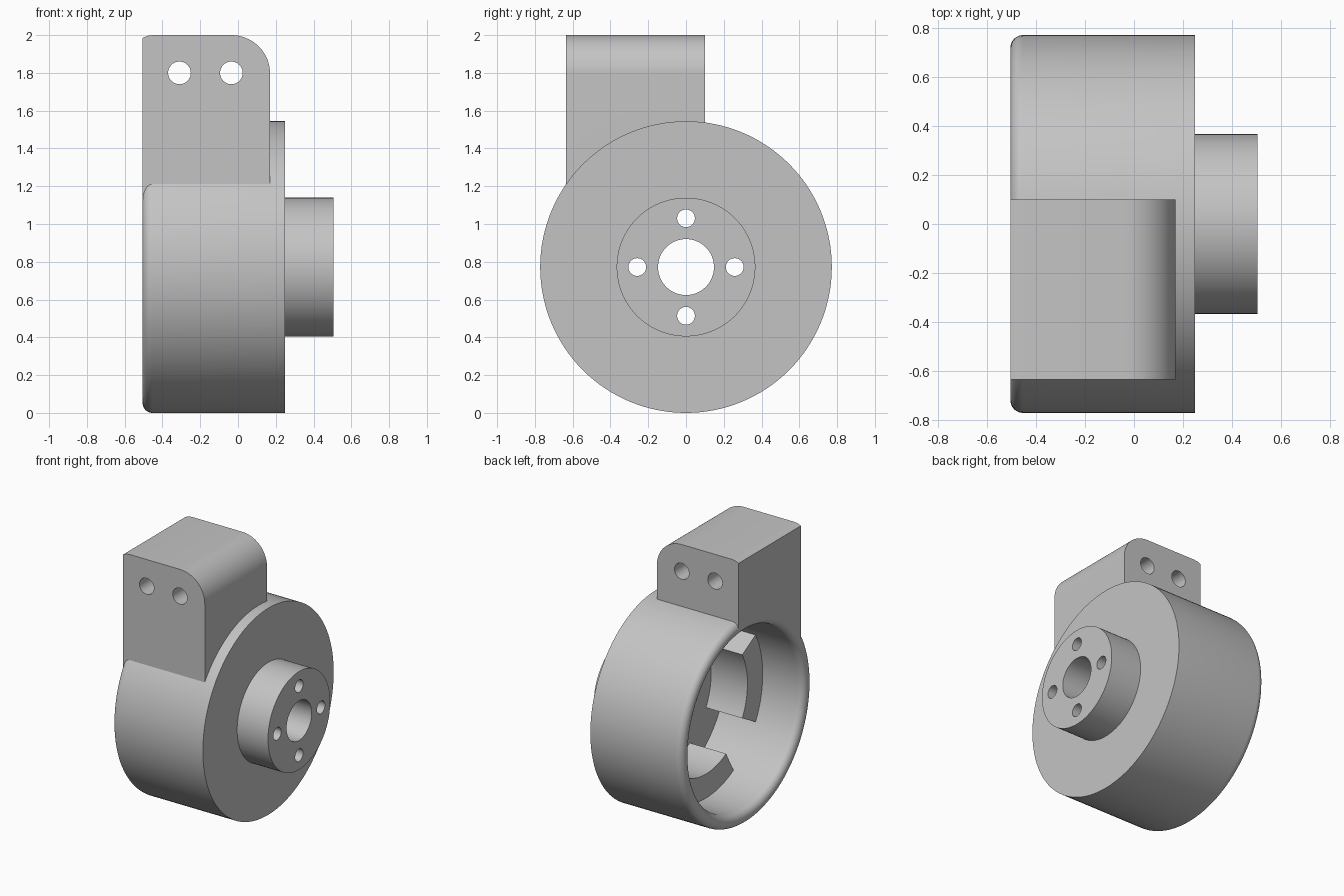
import bpy, bmesh, math
from mathutils import Matrix, Vector

if "Cube" in bpy.data.objects:
    bpy.data.objects.remove(bpy.data.objects["Cube"], do_unlink=True)

AXIS_Z = 0.772          # height of the drum axis
OUTER, INNER = 0.772, 0.67
LEFT, FLOOR, PLATE, HUB_END = -0.505, 0.135, 0.25, 0.505
RIM = (OUTER - INNER) / 2

grey = bpy.data.materials.new("plain_grey")
grey.use_nodes = True
grey.diffuse_color = (0.55, 0.55, 0.55, 1)
grey.node_tree.nodes["Principled BSDF"].inputs["Base Color"].default_value = (0.55, 0.55, 0.55, 1)


def finish(name, bm):
    bmesh.ops.recalc_face_normals(bm, faces=bm.faces)
    mesh = bpy.data.meshes.new(name)
    bm.to_mesh(mesh)
    bm.free()
    mesh.materials.append(grey)
    obj = bpy.data.objects.new(name, mesh)
    bpy.context.collection.objects.link(obj)
    return obj


def activate(obj):
    bpy.ops.object.select_all(action='DESELECT')
    obj.select_set(True)
    bpy.context.view_layer.objects.active = obj


def smooth(obj):
    activate(obj)
    bpy.ops.object.shade_smooth_by_angle(angle=math.radians(30))


def lathe(name, profile, start=0, sweep=2 * math.pi, steps=128):
    """Revolve a closed (x, radius) outline about the drum axis."""
    bm = bmesh.new()
    verts = [bm.verts.new((x, r * math.cos(start), AXIS_Z + r * math.sin(start))) for x, r in profile]
    face = bm.faces.new(verts)
    full = sweep > 6.28
    geom = list(face.edges) if full else [face]
    if full:
        bmesh.ops.delete(bm, geom=[face], context='FACES_ONLY')
        geom = verts + list(bm.edges)
    else:
        geom = verts + list(bm.edges) + [face]
    bmesh.ops.spin(bm, geom=geom, cent=(0, 0, AXIS_Z), axis=(1, 0, 0), angle=sweep,
                   steps=steps, use_merge=full, use_duplicate=False)
    bmesh.ops.remove_doubles(bm, verts=bm.verts, dist=1e-5)
    return finish(name, bm)


def cylinder(name, centre, radius, length, axis, sides):
    bm = bmesh.new()
    turn = Vector((0, 0, 1)).rotation_difference(Vector(axis)).to_matrix().to_4x4()
    bmesh.ops.create_cone(bm, cap_ends=True, segments=sides, radius1=radius, radius2=radius,
                          depth=length, matrix=Matrix.Translation(centre) @ turn)
    return finish(name, bm)


def cut(obj, cutter):
    mod = obj.modifiers.new("cut", 'BOOLEAN')
    mod.operation, mod.solver, mod.object = 'DIFFERENCE', 'EXACT', cutter
    activate(obj)
    bpy.ops.object.modifier_apply(modifier=mod.name)
    bpy.data.objects.remove(cutter, do_unlink=True)


# Drum: open cup with a rounded rim, floor plate, hub and central bore
rim = [(LEFT + RIM - RIM * math.sin(math.pi * i / 16),
        (OUTER + INNER) / 2 - RIM * math.cos(math.pi * i / 16)) for i in range(17)]
drum = lathe("drum_with_hub", [(FLOOR, 0.148), (FLOOR, INNER)] + rim +
             [(PLATE, OUTER), (PLATE, 0.367), (HUB_END, 0.367), (HUB_END, 0.148)])

# Four bolt holes through the hub and floor
for i in range(4):
    a = i * math.pi / 2
    cut(drum, cylinder("bolt_cutter", (0.3, 0.258 * math.cos(a), AXIS_Z + 0.258 * math.sin(a)),
                       0.047, 0.7, (1, 0, 0), 32))
smooth(drum)

# Four curved lugs standing on the floor against the inner wall
half = math.radians(29)
for i in range(4):
    lug = lathe(f"inner_lug_{i + 1}",
                [(-0.165, 0.49), (FLOOR + 0.01, 0.49), (FLOOR + 0.01, INNER + 0.005), (-0.165, INNER + 0.005)],
                start=i * math.pi / 2 - half, sweep=2 * half, steps=24)
    smooth(lug)

# Mounting block: side outline with one large rounded corner, extruded along y
corner = [(-0.035 + 0.205 * math.cos(math.pi * i / 40), 1.795 + 0.205 * math.sin(math.pi * i / 40))
          for i in range(21)]
outline = [(LEFT, 1.05), (0.17, 1.05)] + corner + [(-0.45, 2), (-0.48, 1.996), (LEFT, 1.985)]
bm = bmesh.new()
face = bm.faces.new([bm.verts.new((x, -0.635, z)) for x, z in outline])
side = bmesh.ops.extrude_face_region(bm, geom=[face])["geom"]
bmesh.ops.translate(bm, vec=(0, 0.735, 0), verts=[v for v in side if isinstance(v, bmesh.types.BMVert)])
block = finish("mounting_block", bm)

# Saddle underneath the block, and its two through holes
cut(block, cylinder("saddle_cutter", (0, 0, AXIS_Z), OUTER - RIM, 2, (1, 0, 0), 128))
for x in (-0.31, -0.035):
    cut(block, cylinder("hole_cutter", (x, -0.27, 1.8), 0.06, 1.2, (0, 1, 0), 40))
smooth(block)
